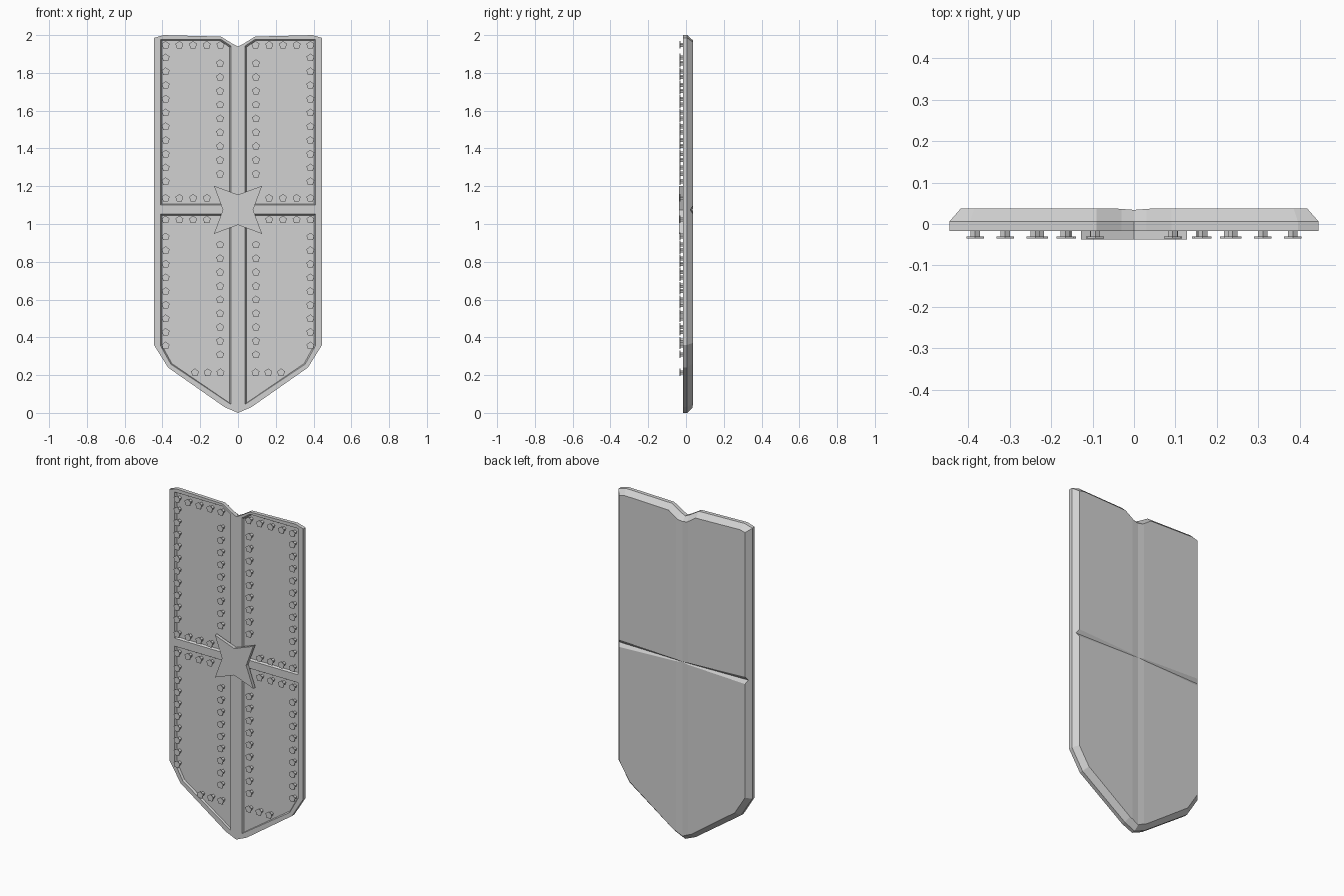
import bpy, bmesh, math

cube = bpy.data.objects.get("Cube")
if cube:
    bpy.data.objects.remove(cube, do_unlink=True)

steel = bpy.data.materials.new("grey_steel")
steel.use_nodes = True
GREY = (0.64, 0.64, 0.64, 1)
steel.diffuse_color = GREY
steel.node_tree.nodes["Principled BSDF"].inputs["Base Color"].default_value = GREY

FRONT, RIM, BACK, FLOOR = -0.017, 0.006, 0.037, -0.005
MID = 1.075  # height of the crossbar


def finish(name, bm):
    bmesh.ops.recalc_face_normals(bm, faces=bm.faces)
    mesh = bpy.data.meshes.new(name)
    bm.to_mesh(mesh)
    bm.free()
    mesh.materials.append(steel)
    obj = bpy.data.objects.new(name, mesh)
    bpy.context.collection.objects.link(obj)
    return obj


def loft(bm, loops):
    """Skin matching loops of 3D points and cap both ends."""
    rings = [[bm.verts.new(p) for p in loop] for loop in loops]
    n = len(rings[0])
    for a, b in zip(rings, rings[1:]):
        for i in range(n):
            j = (i + 1) % n
            bm.faces.new((a[i], a[j], b[j], b[i]))
    bm.faces.new(rings[0])
    bm.faces.new(rings[-1])


def at_y(points, y):
    return [(x, y, z) for x, z in points]


def mirrored(half):
    return half + [(-x, z) for x, z in half[-2:0:-1]]


# Shield body: straight rim, then a chamfer to the back
outer = mirrored([(0, 1.94), (0.03, 1.955), (0.09, 1.992), (0.395, 2.0), (0.445, 1.985),
                  (0.445, 0.36), (0.37, 0.24), (0.07, 0.03), (0, 0)])
inner = mirrored([(0, 1.915), (0.03, 1.922), (0.09, 1.963), (0.385, 1.972), (0.418, 1.963),
                  (0.418, 0.37), (0.35, 0.262), (0.06, 0.055), (0, 0.03)])
bm = bmesh.new()
loft(bm, [at_y(outer, FRONT), at_y(outer, RIM), at_y(inner, BACK)])
body = finish("shield_body", bm)


def cut(bm):
    """Carve the given shape out of the body."""
    cutter = finish("cutter", bm)
    cutter.hide_render = True
    mod = body.modifiers.new("carve", "BOOLEAN")
    mod.object = cutter
    mod.operation = "DIFFERENCE"
    mod.solver = "EXACT"
    bpy.context.view_layer.objects.active = body
    bpy.ops.object.modifier_apply(modifier=mod.name)
    bpy.data.objects.remove(cutter, do_unlink=True)


def shrink(points, d):
    xs, zs = zip(*points)
    cx, cz = (min(xs) + max(xs)) / 2, (min(zs) + max(zs)) / 2
    sx = 1 - 2 * d / (max(xs) - min(xs))
    sz = 1 - 2 * d / (max(zs) - min(zs))
    return [(cx + (x - cx) * sx, cz + (z - cz) * sz) for x, z in points]


# Four recessed front panels with sloped walls
upper = [(0.037, 1.1), (0.41, 1.1), (0.41, 1.978), (0.09, 1.978), (0.037, 1.942)]
lower = [(0.037, 1.052), (0.41, 1.052), (0.41, 0.355), (0.355, 0.257), (0.037, 0.045)]
bm = bmesh.new()
for panel in (upper, lower):
    for side in (1, -1):
        shape = [(side * x, z) for x, z in panel]
        floor = [(side * x, z) for x, z in shrink(panel, 0.007)]
        loft(bm, [at_y(shape, FRONT - 0.02), at_y(shape, FRONT), at_y(floor, FLOOR)])
cut(bm)


def notch(bm, place, ends):
    """V-shaped groove; each end is (position, half width, depth)."""
    loft(bm, [[place(p, -w, BACK), place(p, 0, BACK - d), place(p, w, BACK),
               place(p, w, BACK + 0.02), place(p, -w, BACK + 0.02)] for p, w, d in ends])


# Back creases: a shallow upright one and a crossing one that fades at the middle
bm = bmesh.new()
notch(bm, lambda p, w, y: (w, y, p), [(-0.1, 0.04, 0.003), (2.1, 0.04, 0.003)])
cut(bm)
bm = bmesh.new()
notch(bm, lambda p, w, y: (p, y, MID + w),
      [(-0.5, 0.025, 0.016), (0, 0.005, 0.004), (0.5, 0.025, 0.016)])
cut(bm)

# Four-pointed star boss
bm = bmesh.new()
star = []
for i in range(8):
    a = math.radians(45 * i)
    r = 0.08 if i % 2 == 0 else 0.18
    star.append((r * math.cos(a), MID + r * math.sin(a)))
loft(bm, [at_y(star, -0.037), at_y(star, FRONT)])
finish("star_boss", bm)


# Rivets: five-sided heads on short stems around each panel
def column(x, top, bottom, count):
    return [(x, top + (bottom - top) * i / (count - 1)) for i in range(count)]


def row(z, first, last, count):
    return [(first + (last - first) * i / (count - 1), z) for i in range(count)]


spots = (row(1.947, 0.093, 0.383, 5) + row(1.137, 0.165, 0.383, 4)
         + row(1.022, 0.165, 0.383, 4) + row(0.213, 0.093, 0.228, 3)
         + column(0.383, 1.88, 1.225, 10) + column(0.095, 1.85, 1.265, 9)
         + column(0.383, 0.932, 0.355, 9) + column(0.095, 0.89, 0.308, 9))


def pentagon(x, z, r):
    angles = [math.radians(90 + 72 * i) for i in range(5)]
    return [(x + r * math.cos(a), z + r * math.sin(a)) for a in angles]


bm = bmesh.new()
for x, z in spots:
    for side in (1, -1):
        head, stem = pentagon(side * x, z, 0.022), pentagon(side * x, z, 0.012)
        loft(bm, [at_y(head, -0.035), at_y(head, -0.03), at_y(stem, -0.03),
                  at_y(stem, FLOOR + 0.001)])
finish("rivets", bm)
